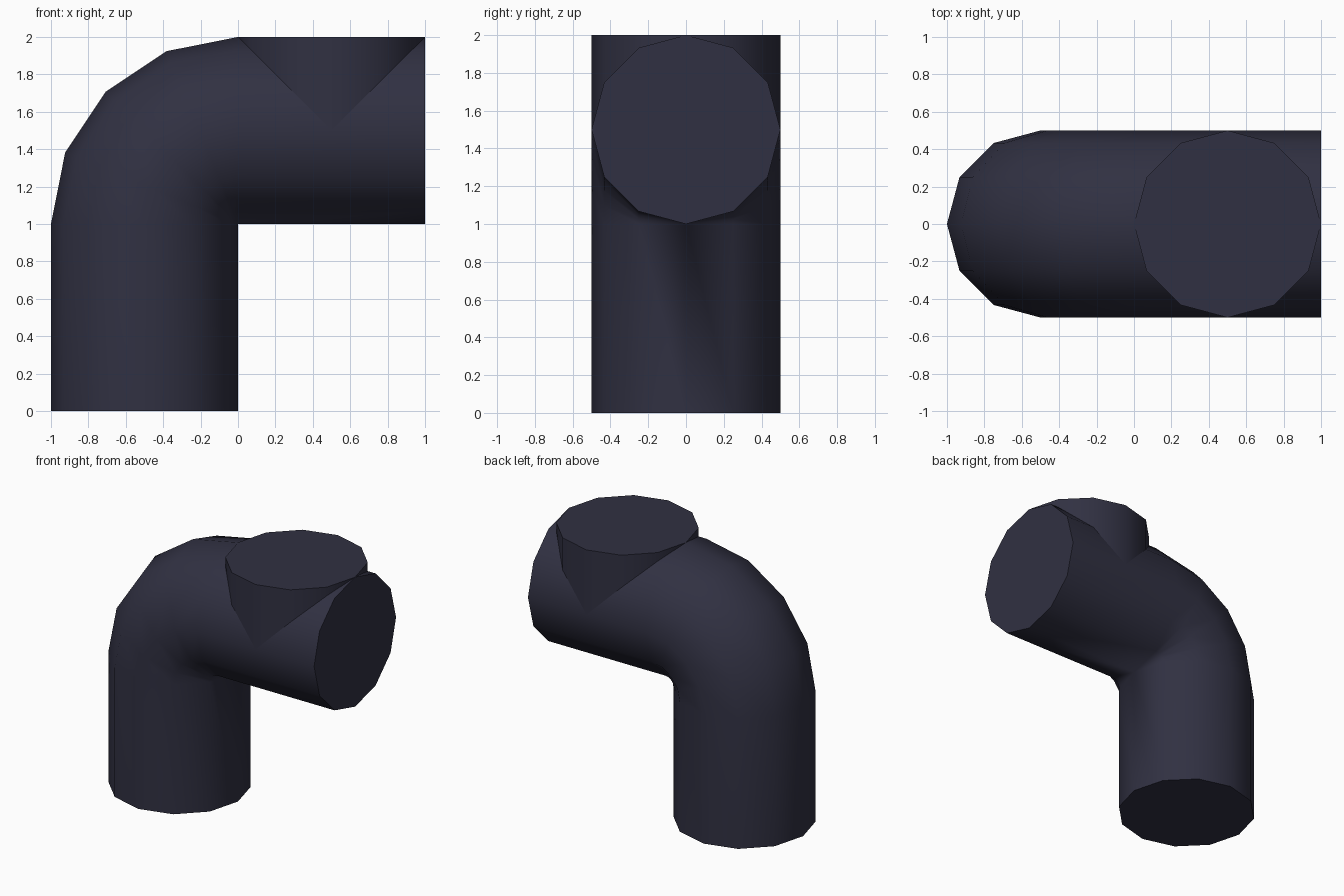
import bpy, bmesh, math
from mathutils import Vector

if "Cube" in bpy.data.objects:
    bpy.data.objects.remove(bpy.data.objects["Cube"])

SIDES, RADIUS = 12, 0.5

mat = bpy.data.materials.new("dark navy metal")
mat.diffuse_color = (0.03, 0.03, 0.054, 1)
mat.use_nodes = True
mat.node_tree.nodes["Principled BSDF"].inputs["Base Color"].default_value = mat.diffuse_color


def sweep(name, stations):
    """Skin capped 12-sided rings along (centre, outward axis) stations."""
    bm = bmesh.new()
    rings = []
    for centre, out in stations:
        ring = []
        for i in range(SIDES):
            a = 2 * math.pi * i / SIDES
            offset = Vector(out) * math.cos(a) + Vector((0, 1, 0)) * math.sin(a)
            ring.append(bm.verts.new(Vector(centre) + offset * RADIUS))
        rings.append(ring)
    for lo, hi in zip(rings, rings[1:]):
        for i in range(SIDES):
            j = (i + 1) % SIDES
            bm.faces.new((lo[i], lo[j], hi[j], hi[i]))
    bm.faces.new(rings[0])
    bm.faces.new(rings[-1])
    # the inside of the bend pinches to a single point
    bmesh.ops.remove_doubles(bm, verts=bm.verts, dist=1e-4)
    bmesh.ops.recalc_face_normals(bm, faces=bm.faces)
    mesh = bpy.data.meshes.new(name)
    bm.to_mesh(mesh)
    bm.free()
    mesh.materials.append(mat)
    obj = bpy.data.objects.new(name, mesh)
    bpy.context.collection.objects.link(obj)
    bpy.ops.object.select_all(action='DESELECT')
    obj.select_set(True)
    bpy.context.view_layer.objects.active = obj
    bpy.ops.object.shade_smooth_by_angle(angle=math.radians(31))
    return obj


# Main pipe: upright leg, four-step elbow around (0, 0, 1), horizontal arm
path = [((-0.5, 0, 0), (-1, 0, 0))]
for k in range(5):
    a = math.radians(22.5 * k)
    out = Vector((-math.cos(a), 0, math.sin(a)))
    path.append((Vector((0, 0, 1)) + out * 0.5, out))
path.append(((1, 0, 1.5), (0, 0, 1)))
sweep("elbow_pipe", path)

# Upright branch rising out of the horizontal arm
sweep("top_branch", [((0.5, 0, 1.5), (-1, 0, 0)), ((0.5, 0, 2), (-1, 0, 0))])
